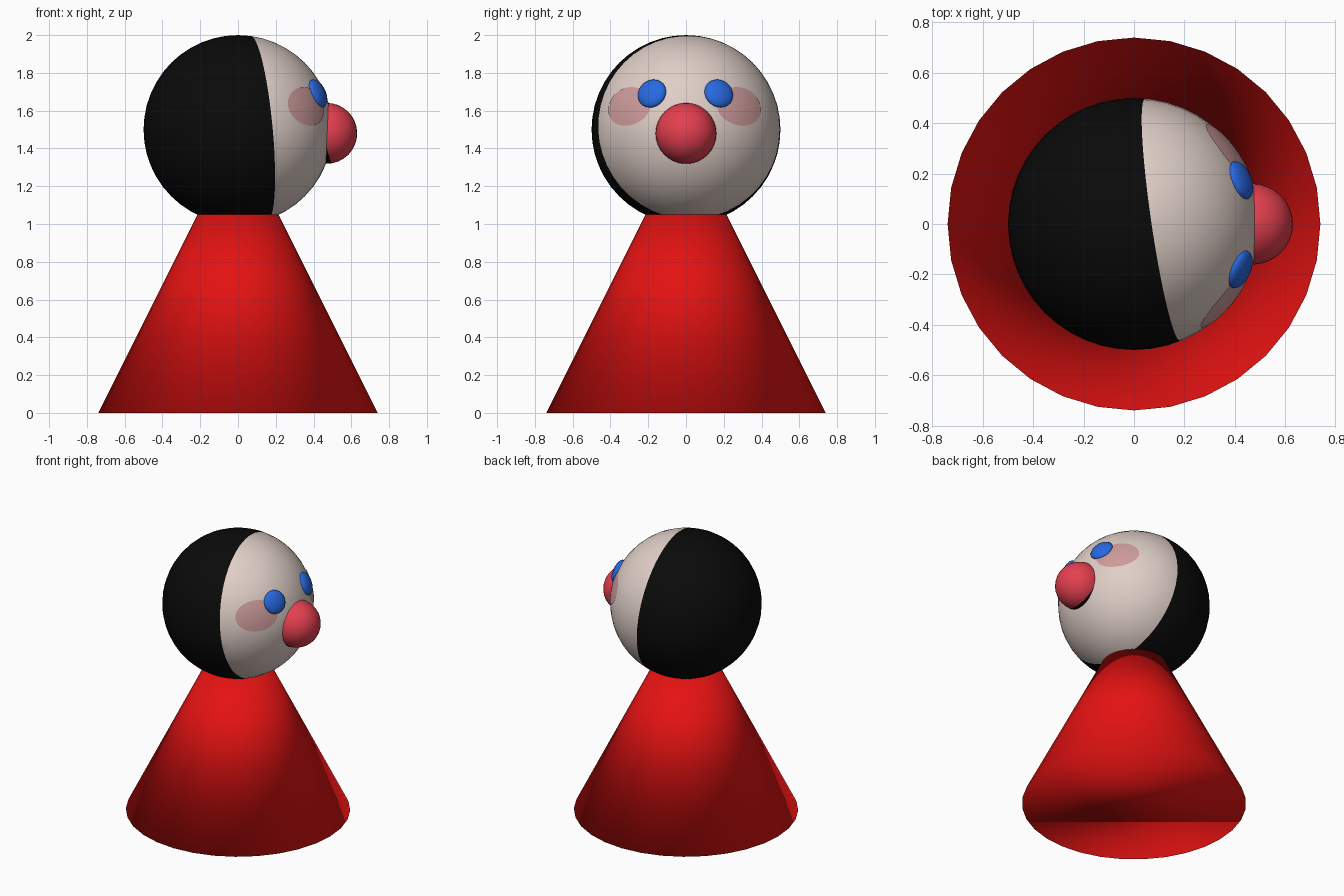
import bpy, bmesh, math
from mathutils import Vector, Matrix

if "Cube" in bpy.data.objects:
    bpy.data.objects.remove(bpy.data.objects["Cube"])


def material(name, rgb):
    m = bpy.data.materials.new(name)
    m.diffuse_color = (*rgb, 1)
    m.use_nodes = True
    m.node_tree.nodes["Principled BSDF"].inputs["Base Color"].default_value = m.diffuse_color
    return m


RED = material("robe red", (0.78, 0.006, 0.006))
BLACK = material("hair black", (0.003, 0.003, 0.003))
SKIN = material("skin cream", (0.74, 0.62, 0.57))
BLUE = material("eye blue", (0.02, 0.14, 0.75))
ROSE = material("nose rose", (0.78, 0.05, 0.08))
BLUSH = material("cheek pink", (0.62, 0.33, 0.33))

HEAD = Vector((0, 0, 1.5))


def finish(name, bm, mats):
    me = bpy.data.meshes.new(name)
    for f in bm.faces:
        f.smooth = True
    bm.to_mesh(me)
    bm.free()
    for m in mats:
        me.materials.append(m)
    ob = bpy.data.objects.new(name, me)
    bpy.context.collection.objects.link(ob)
    return ob


def two_tone_ball(name, centre, radius, normal, offset, front, back, segs):
    """Sphere cut by a plane: front colour on the normal's side, back colour behind."""
    bm = bmesh.new()
    bmesh.ops.create_uvsphere(bm, u_segments=segs, v_segments=segs // 2, radius=radius)
    n = Vector(normal).normalized()
    bmesh.ops.bisect_plane(bm, geom=bm.verts[:] + bm.edges[:] + bm.faces[:],
                           plane_co=n * offset, plane_no=n)
    for f in bm.faces:
        f.material_index = 0 if f.calc_center_median().dot(n) > offset else 1
    bmesh.ops.translate(bm, verts=bm.verts, vec=centre)
    return finish(name, bm, [front, back])


def surface_frame(y, z):
    """Outward, sideways and upward directions on the head at a point of the face."""
    dy, dz = y, z - HEAD.z
    out = Vector((math.sqrt(0.25 - dy * dy - dz * dz), dy, dz)).normalized()
    side = Vector((0, 0, 1)).cross(out).normalized()
    return out, side, out.cross(side)


# Robe: one smooth cone whose tip is hidden in the head
bm = bmesh.new()
bmesh.ops.create_cone(bm, cap_ends=True, segments=32, radius1=0.74, radius2=0,
                      depth=1.48, matrix=Matrix.Translation((0, 0, 0.74)))
finish("robe", bm, [RED])

# Head: cream face in front of a slightly tilted hairline
two_tone_ball("head", HEAD, 0.5, (1, 0.145, 0.095), 0.115, SKIN, BLACK, 48)

# Nose: dark on its rear underside
two_tone_ball("nose", Vector((0.47, 0, 1.48)), 0.161, (1, 0, 0.27), -0.02, ROSE, BLACK, 32)

# Eyes: flattened balls lying on the face
for label, y in (("right", -0.182), ("left", 0.175)):
    out, side, up = surface_frame(y, 1.692)
    bm = bmesh.new()
    bmesh.ops.create_uvsphere(bm, u_segments=24, v_segments=12, radius=1)
    rot = Matrix((side, up, out)).transposed().to_4x4()
    bm.transform(Matrix.Translation(HEAD + out * 0.495) @ rot
                 @ Matrix.Diagonal((0.08, 0.08, 0.034, 1)))
    finish(label + "_eye", bm, [BLUE])

# Cheeks: thin oval patches following the head
for label, y in (("right", -0.31), ("left", 0.29)):
    out, side, up = surface_frame(y, 1.625)
    bm = bmesh.new()
    bmesh.ops.create_circle(bm, cap_ends=True, cap_tris=True, segments=32, radius=1)
    bmesh.ops.subdivide_edges(bm, edges=bm.edges[:], cuts=3, use_grid_fill=True)
    for v in bm.verts:
        d = out + side * v.co.x * 0.30 + up * v.co.y * 0.215
        v.co = HEAD + d.normalized() * 0.503
    finish(label + "_cheek", bm, [BLUSH])
